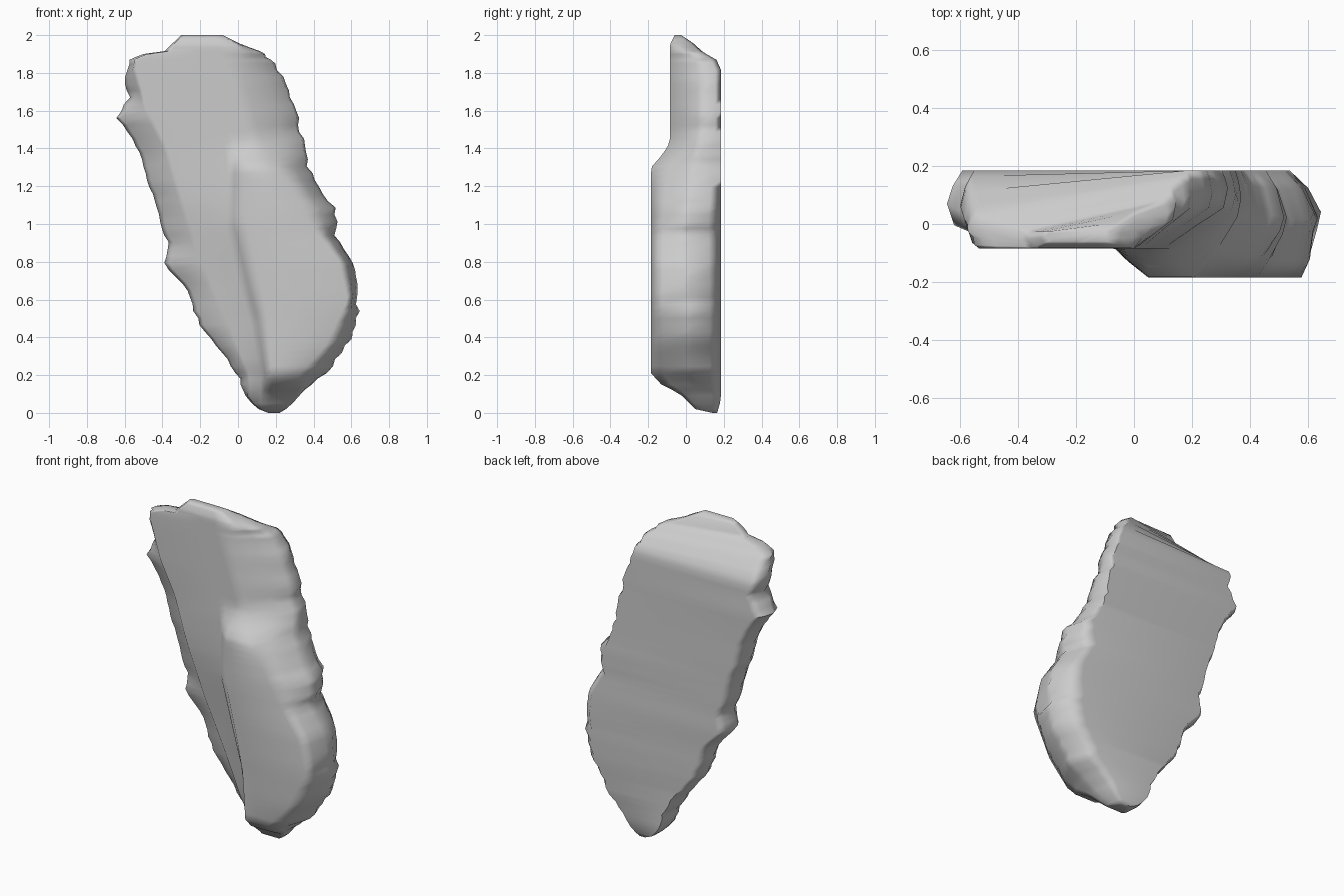
import bpy, bmesh, random

if "Cube" in bpy.data.objects:
    bpy.data.objects.remove(bpy.data.objects["Cube"])
random.seed(4)


def at(table, z):
    """Linear lookup in a list of (z, value) pairs."""
    if z <= table[0][0]:
        return table[0][1]
    for (a, u), (b, v) in zip(table, table[1:]):
        if z <= b:
            return u + (v - u) * (z - a) / (b - a)
    return table[-1][1]


# ragged silhouette, left and right
LEFT = [(0, .16), (.02, .11), (.07, .05), (.2, -.01), (.26, -.05), (.46, -.21), (.65, -.275),
        (.78, -.395), (.9, -.38), (1.1, -.45), (1.35, -.515), (1.45, -.56), (1.56, -.645),
        (1.68, -.58), (1.75, -.605), (1.87, -.585), (1.9, -.5), (1.915, -.39), (2, -.3)]
RIGHT = [(0, .22), (.03, .27), (.13, .36), (.21, .48), (.4, .61), (.54, .645), (.78, .625),
         (.93, .525), (1.07, .53), (1.2, .43), (1.3, .38), (1.48, .345), (1.65, .3),
         (1.85, .21), (1.91, .13), (1.95, .02), (2, -.08)]
# lines on the front: slab face edge, foot of the ridge, ridge face left and right
SLAB = [(.2, .06), (.5, -.06), (.8, -.19), (1.2, -.31), (1.4, -.37), (1.6, -.47), (1.87, -.55), (2, -.28)]
FOOT = [(.2, .12), (.5, .06), (.7, .0), (1, -.07), (1.3, -.06), (1.6, -.1), (1.9, -.2)]
RIDGE_L = [(.2, .18), (.5, .16), (.7, .12), (1, .05), (1.3, .05), (1.45, .05), (1.9, -.1)]
RIDGE_R = [(.2, .32), (.35, .46), (.6, .58), (.8, .53), (1, .38), (1.2, .28), (1.3, .2),
           (1.45, .12), (1.6, .08), (1.9, .0)]
# depths: slab front, ridge front, back, and how far the back face is set in at the right
Y_SLAB = [(0, .14), (.02, .05), (.09, .0), (.15, -.03), (.25, -.05), (.7, -.06), (1.1, -.085),
          (1.95, -.085), (2, -.06)]
Y_RIDGE = [(0, .14), (.02, .05), (.1, -.03), (.15, -.13), (.21, -.185), (1.3, -.185),
           (1.36, -.13), (1.43, -.085), (1.95, -.085), (2, -.06)]
Y_BACK = [(0, .165), (.07, .185), (1.82, .185), (1.87, .16), (1.91, .09), (1.96, .035), (2, -.025)]
BACK_IN = [(0, .02), (.3, .1), (.6, .11), (1, .08), (1.3, .02), (2, .02)]


def section(z):
    """One horizontal slice through the rock, as a closed ring of (x, y)."""
    l, r = at(LEFT, z), at(RIGHT, z)
    if .15 < z < 1.9 and abs(z - 1.56) > .02 and abs(z - .54) > .02:
        l += random.uniform(0, .016)
        r -= random.uniform(0, .02)
    w = r - l
    ys, yr, yb = at(Y_SLAB, z), at(Y_RIDGE, z), at(Y_BACK, z)
    # the back's top bevel starts lower on the left
    ybl = at(Y_BACK, z + .08) if z > 1 else yb
    d, dl = yb - ys, ybl - ys
    low = min(max((1.5 - z) / .5, 0), 1)
    p = min(max(at(SLAB, z), l + .06 * w), l + .35 * w)
    foot = min(max(at(FOOT, z), p + .06 * w), r - .4 * w)
    q = min(max(at(RIDGE_L, z), foot + .05 * w), r - .3 * w)
    e = min(max(at(RIDGE_R, z), q + .08 * w), r - .06 * w)
    ym = ys + d * (.72 - .36 * low)
    yp = ys + .08 * d * max(0, min(1, (1.2 - z) / .4))
    inset = min(at(BACK_IN, z), .3 * w)
    j = random.uniform(-.015, .015) * min(1, w)
    return [(l + .055 * w, ybl), (l + .02 * w, ys + dl * .8), (l, ys + dl * .52 + j),
            (l + .025 * w, ys + dl * .3), (p - .03 * w, yp + dl * .1), (p, yp), (foot, ys),
            (foot + .4 * (q - foot), ys + .45 * (yr - ys)), (q, yr), (e, yr),
            (e + .55 * (r - e), yr + (.42 - .12 * low) * (ym - yr)),
            (r - .015 * w, ym - .2 * d),
            (r, ym + j), (r - .4 * inset, ym + .6 * (yb - ym)), (r - inset, yb)]


# rock slab: rings stacked upward and skinned
bm = bmesh.new()
levels = [0, .02, .05, .09, .12, .15, .18, .21]
levels += [.21 + i * .0365 for i in range(1, 45)]
levels += [1.85, 1.87, 1.885, 1.9, 1.915, 1.935, 1.955, 1.98, 2]
rings = [[bm.verts.new((x, y, z)) for x, y in section(z)] for z in levels]
for a, b in zip(rings, rings[1:]):
    for i in range(len(a)):
        n = (i + 1) % len(a)
        bm.faces.new((a[i], a[n], b[n], b[i]))
bm.faces.new(rings[0])
bm.faces.new(rings[-1])
bmesh.ops.recalc_face_normals(bm, faces=bm.faces)
mesh = bpy.data.meshes.new("rock_slab")
bm.to_mesh(mesh)
bm.free()
rock = bpy.data.objects.new("rock_slab", mesh)
bpy.context.collection.objects.link(rock)
bpy.context.view_layer.objects.active = rock
rock.select_set(True)
bpy.ops.object.shade_smooth_by_angle(angle=1.2)
# keep the broad faces looking flat
weighted = rock.modifiers.new("flat_faces", 'WEIGHTED_NORMAL')
weighted.keep_sharp = True
